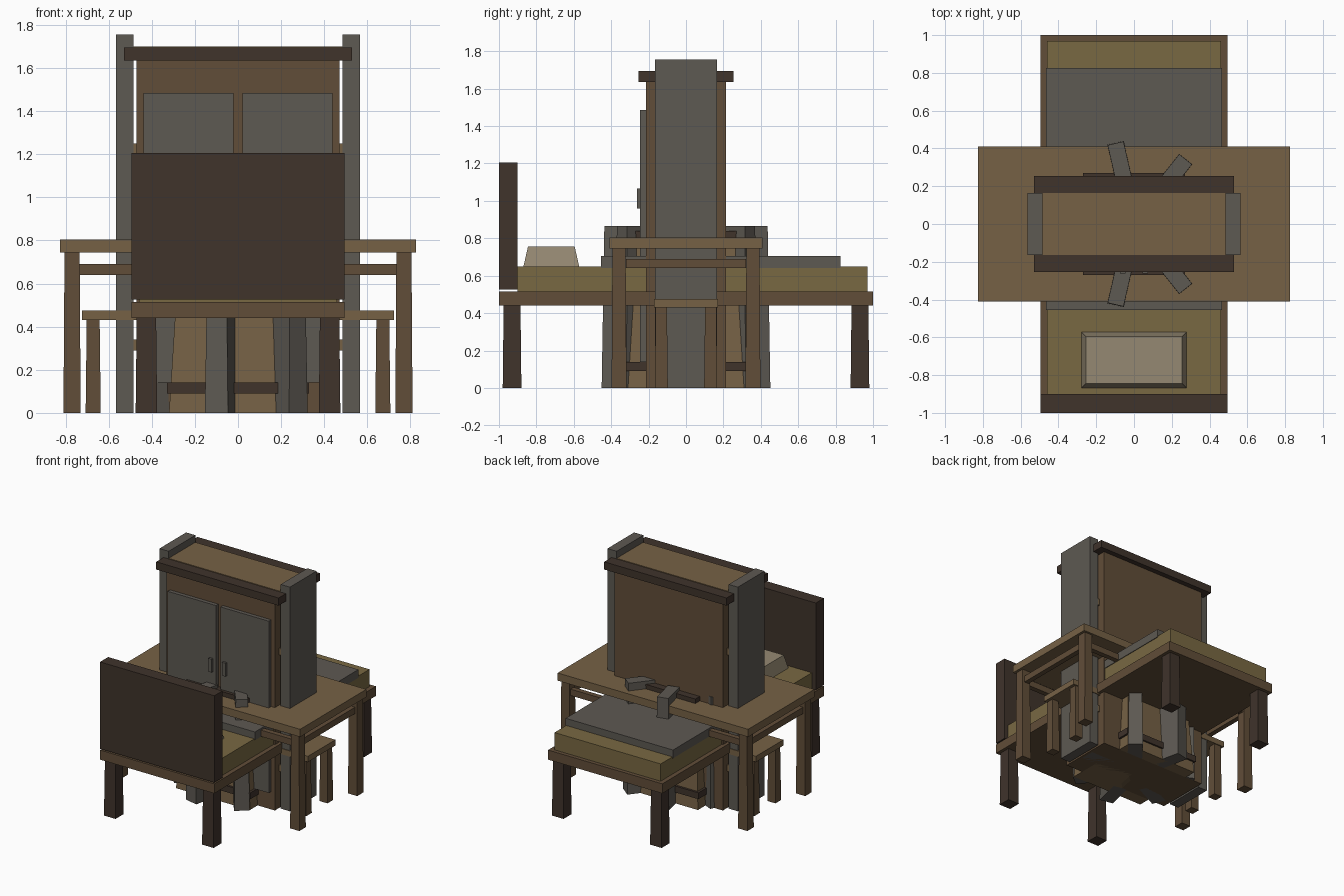
import bpy, bmesh, math

if "Cube" in bpy.data.objects:
    bpy.data.objects.remove(bpy.data.objects["Cube"])


def material(name, r, g, b):
    m = bpy.data.materials.new(name)
    m.diffuse_color = (r, g, b, 1)
    m.use_nodes = True
    m.node_tree.nodes["Principled BSDF"].inputs["Base Color"].default_value = m.diffuse_color
    return m


OAK = material("oak", 0.18, 0.12, 0.06)
BROWN = material("brown_wood", 0.12, 0.075, 0.04)
DARK = material("dark_wood", 0.05, 0.033, 0.024)
GREY = material("grey_wood", 0.11, 0.10, 0.085)
STRAW = material("straw", 0.19, 0.14, 0.055)
LINEN = material("linen", 0.30, 0.25, 0.17)


def box(name, x, y, z, mat, taper=0.0, angle=0.0):
    """Box from (min, max) ranges; the top is inset on each side by taper."""
    bm = bmesh.new()
    bmesh.ops.create_cube(bm, size=1)
    for v in bm.verts:
        t = taper if v.co.z > 0 else 0
        v.co = (sum(x) / 2 + v.co.x * (x[1] - x[0] - 2 * t),
                sum(y) / 2 + v.co.y * (y[1] - y[0] - 2 * t),
                sum(z) / 2 + v.co.z * (z[1] - z[0]))
    me = bpy.data.meshes.new(name)
    bm.to_mesh(me)
    bm.free()
    me.materials.append(mat)
    ob = bpy.data.objects.new(name, me)
    ob.rotation_euler.z = angle
    bpy.context.collection.objects.link(ob)
    return ob


def span(c, w):
    return (c - w / 2, c + w / 2)


def four_legs(name, cx, cy, wx, wy, h, mat):
    for sx in (-1, 1):
        for sy in (-1, 1):
            box(name, span(sx * cx, wx), span(sy * cy, wy), (0, h), mat, 0.005)


# Bed
box("bed_frame", (-0.495, 0.495), (-1, 1), (0.44, 0.515), BROWN)
four_legs("bed_leg", 0.425, 0.93, 0.1, 0.1, 0.44, DARK)
box("headboard", (-0.495, 0.495), (-1, -0.9), (0.525, 1.205), DARK)
box("mattress", (-0.46, 0.46), (-0.9, 0.97), (0.515, 0.65), STRAW)
box("blanket", (-0.465, 0.465), (-0.455, 0.825), (0.64, 0.705), GREY)
box("pillow", (-0.28, 0.28), (-0.87, -0.57), (0.645, 0.755), LINEN, 0.025)

# Table
box("table_top", (-0.825, 0.825), (-0.41, 0.41), (0.745, 0.805), OAK)
four_legs("table_leg", 0.77, 0.358, 0.08, 0.08, 0.745, BROWN)
for s in (-1, 1):
    box("table_long_rail", (-0.735, 0.735), span(s * 0.358, 0.04), (0.64, 0.69), BROWN)
    box("table_end_rail", span(s * 0.77, 0.04), (-0.32, 0.32), (0.64, 0.69), BROWN)

# Bench
box("bench_seat", (-0.725, 0.725), (-0.17, 0.17), (0.43, 0.475), OAK)
four_legs("bench_leg", 0.672, 0.132, 0.07, 0.07, 0.43, BROWN)

# Wardrobe
box("wardrobe_body", (-0.47, 0.47), (-0.215, 0.215), (0, 1.635), BROWN)
box("wardrobe_crown", (-0.53, 0.53), (-0.255, 0.255), (1.635, 1.695), DARK)
for s in (-1, 1):
    box("wardrobe_door", span(s * 0.229, 0.418), (-0.245, -0.21), (0.14, 1.485), GREY)
    box("door_handle", span(s * 0.06, 0.03), (-0.262, -0.24), (0.96, 1.065), GREY)

# Shelf unit standing in the same place
for s in (-1, 1):
    box("shelf_side", span(s * 0.525, 0.08), (-0.165, 0.165), (0, 1.755), GREY)
for z in (0.315, 0.77, 1.225, 1.675):
    box("shelf", (-0.49, 0.49), (-0.165, 0.165), span(z, 0.05), OAK)

# Crate with bands
box("crate", (-0.32, 0.32), (-0.31, 0.31), (0, 0.8), OAK, 0.05)
box("lower_band", (-0.33, 0.33), (-0.318, 0.318), (0.09, 0.14), DARK)
box("upper_band", (-0.27, 0.27), (-0.27, 0.27), (0.79, 0.84), DARK)

# Ring of seven radial staves
for i in range(7):
    box("stave", (0.22, 0.45), (-0.055, 0.055), (0, 0.865), GREY, 0.012, i * math.tau / 7)
